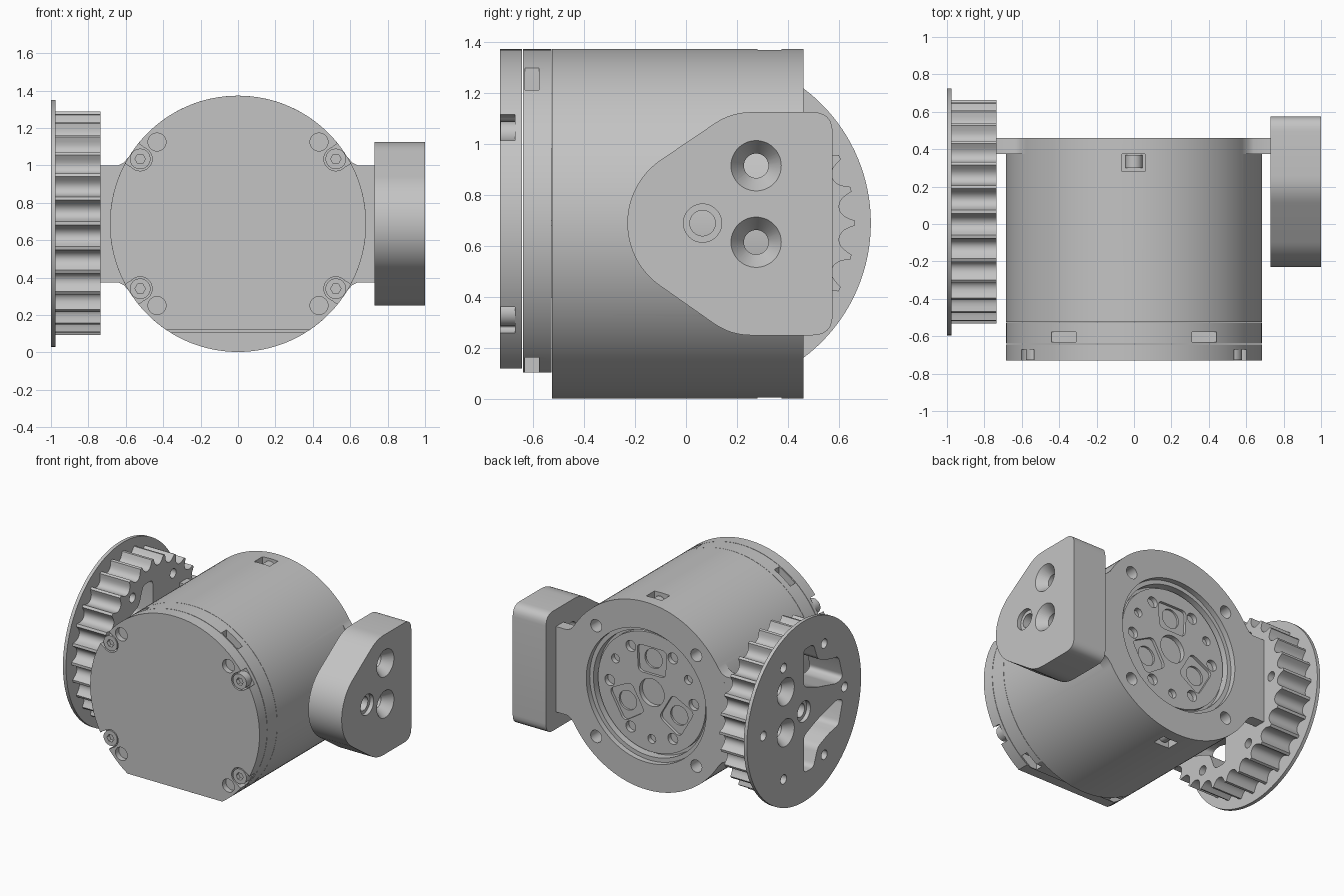
import bpy
import bmesh
from math import sin, cos, pi, asin, sqrt, radians
from mathutils import Vector

old = bpy.data.objects.get("Cube")
if old:
    bpy.data.objects.remove(old)

grey = bpy.data.materials.new("plain_grey")
grey.use_nodes = True
grey.diffuse_color = (0.55, 0.55, 0.55, 1)
grey.node_tree.nodes["Principled BSDF"].inputs["Base Color"].default_value = grey.diffuse_color
parts = []

CZ = 0.6875           # height of the motor axis
R = 0.685             # motor radius
PY, PZ = 0.065, 0.69  # pulley and bracket axis


# ---- helpers ----
def circle(c, r, n=48):
    return [(c[0] + r * cos(2 * pi * i / n), c[1] + r * sin(2 * pi * i / n)) for i in range(n)]


def rect(x0, x1, z0, z1):
    return [(x0, z0), (x1, z0), (x1, z1), (x0, z1)]


def rounded(pts, cut_len, steps=6):
    """Round every corner of a polygon, cutting back cut_len along its sides."""
    out = []
    for i, p in enumerate(pts):
        p, a, b = Vector(p), Vector(pts[i - 1]), Vector(pts[(i + 1) % len(pts)])
        s, e = p + (a - p).normalized() * cut_len, p + (b - p).normalized() * cut_len
        for k in range(steps + 1):
            t = k / steps
            out.append(tuple(s * (1 - t) ** 2 + p * 2 * t * (1 - t) + e * t * t))
    return out


def prism(name, pts, axis, lo, hi, end_pts=None):
    """Extrude an outline along x (outline in y, z) or y (outline in x, z)."""
    def place(p, h):
        return (h, p[0], p[1]) if axis == "x" else (p[0], h, p[1])
    bm = bmesh.new()
    a = [bm.verts.new(place(p, lo)) for p in pts]
    b = [bm.verts.new(place(p, hi)) for p in (end_pts or pts)]
    bm.faces.new(a)
    bm.faces.new(b)
    for i in range(len(a)):
        bm.faces.new((a[i - 1], a[i], b[i], b[i - 1]))
    bmesh.ops.recalc_face_normals(bm, faces=bm.faces)
    mesh = bpy.data.meshes.new(name)
    bm.to_mesh(mesh)
    bm.free()
    obj = bpy.data.objects.new(name, mesh)
    bpy.context.scene.collection.objects.link(obj)
    return obj


def part(*args):
    obj = prism(*args)
    obj.data.materials.append(grey)
    parts.append(obj)
    return obj


def cut(obj, *args, op="DIFFERENCE"):
    """Apply a boolean with a temporary prism."""
    tool = prism("cutter", *args)
    tool.data.materials.append(grey)
    tool.hide_render = True
    mod = obj.modifiers.new("cut", "BOOLEAN")
    mod.operation, mod.solver, mod.object = op, "EXACT", tool
    bpy.context.view_layer.update()
    mesh = bpy.data.meshes.new_from_object(obj.evaluated_get(bpy.context.evaluated_depsgraph_get()))
    obj.modifiers.clear()
    obj.data = mesh
    bpy.data.objects.remove(tool)


def flat_bottomed(flat):
    a = asin((CZ - flat) / R)
    return [(R * cos(t), CZ + R * sin(t)) for t in [-a + (pi + 2 * a) * i / 96 for i in range(97)]]


def countersink(obj, c, face, inward, back):
    """Through hole with a conical mouth in a face across x."""
    cut(obj, circle(c, 0.048), "x", min(face, back) - 0.1, max(face, back) + 0.1)
    cut(obj, circle(c, 0.106), "x", face - inward * 0.01, face + inward * 0.08, circle(c, 0.04))


def counterbore(obj, c, face, inward, back):
    cut(obj, circle(c, 0.05), "x", min(face, back) - 0.1, max(face, back) + 0.1)
    cut(obj, circle(c, 0.075), "x", face - inward * 0.05, face + inward * 0.03)


corners = [(sx, sz) for sx in (-1, 1) for sz in (-1, 1)]

# ---- motor housing with side arms at the back ----
housing = part("motor_housing", circle((0, CZ), R, 128), "y", -0.525, 0.46)
arm = [(0.3, 0.45), (0.52, 0.42), (0.56, 0.392), (0.585, 0.357), (0.61, 0.328), (0.64, 0.3125), (0.735, 0.3125)]
for s in (-1, 1):
    outline = [(s * x, CZ + z) for x, z in arm] + [(s * x, CZ - z) for x, z in reversed(arm)]
    cut(housing, outline, "y", 0.375, 0.4599, op="UNION")
cut(housing, circle((0, CZ), 0.485, 96), "y", 0.42, 0.5)
cut(housing, circle((0, CZ), 0.455, 96), "y", 0.36, 0.5)
for sx, sz in corners:
    cut(housing, circle((sx * 0.405, CZ + sz * 0.405), 0.045, 24), "y", 0.3, 0.5)
for s in (-1, 1):
    z = sorted((CZ + s * 0.62, CZ + s * 0.75))
    cut(housing, rect(-0.065, 0.06, *z), "y", 0.28, 0.375)
    part("window_screw", circle((0, CZ + s * 0.625), 0.045, 24), "y", 0.3, 0.37)

# ---- rotor face with bolt holes and three pockets ----
rotor = part("rotor_face", circle((0, CZ), 0.435, 96), "y", 0.3, 0.395)
cut(rotor, circle((0, CZ), 0.1), "y", 0.2, 0.5)


def polar(r, deg):
    return (r * cos(radians(deg)), CZ + r * sin(radians(deg)))


for k in range(12):
    deg = 30 * k
    if deg % 120 == 90:
        wedge = [polar(0.17, deg - 40), polar(0.35, deg - 20), polar(0.35, deg + 20), polar(0.17, deg + 40)]
        cut(rotor, rounded(wedge, 0.04), "y", 0.375, 0.5)
        cut(rotor, circle(polar(0.24, deg), 0.07), "y", 0.32, 0.5)
    else:
        cut(rotor, circle(polar(0.34, deg), 0.032 if deg % 120 == 30 else 0.04, 24), "y", 0.32, 0.5)

# ---- front ring and front cap ----
ring = part("front_ring", flat_bottomed(0.105), "y", -0.64, -0.527)
for sx, sz in corners:
    x = sorted((sx * 0.31, sx * 0.44))
    z = sorted((CZ + sz * 0.5, CZ + sz * 0.75))
    cut(ring, rect(*x, *z), "y", -0.632, -0.577)

cap = part("front_cap", flat_bottomed(0.12), "y", -0.73, -0.643)
for sx, sz in corners:
    c = (sx * 0.523, CZ + sz * 0.347)
    for k in (0, 0.03, 0.06):
        cut(cap, circle((c[0] + sx * k, c[1] + sz * k * 0.66), 0.064, 32), "y", -0.8, -0.67)
    cut(cap, circle((sx * 0.433, CZ + sz * 0.437), 0.048, 32), "y", -0.8, -0.69)
    screw = part("cap_screw", circle(c, 0.055, 32), "y", -0.728, -0.665)
    cut(screw, circle(c, 0.028, 6), "y", -0.8, -0.7)

# ---- side bracket ----
side = [(PY + 0.005 + 0.3 * cos(t), PZ + 0.3 * sin(t)) for t in [radians(123.5 + 113 * i / 32) for i in range(33)]]
lower = rounded([side[-1], (0.175, 0.25), (0.575, 0.25), (0.575, 0.7)], 0.08)[7:21]
upper = [(y, 2 * 0.6875 - z) for y, z in reversed(lower)]
bracket = part("side_bracket", side + lower + upper, "x", 0.73, 1.0)
for z in (0.915, 0.615):
    countersink(bracket, (0.275, z), 1.0, -1, 0.73)
counterbore(bracket, (PY, PZ), 1.0, -1, 0.73)

# ---- toothed pulley with rim flange ----
TEETH, STEPS = 28, 14
teeth = []
for i in range(TEETH * STEPS):
    d = abs((i % STEPS) / STEPS - 0.5) / 0.39
    r = 0.597 - 0.058 * sqrt(max(0, 1 - d * d))
    t = 2 * pi * i / (TEETH * STEPS)
    teeth.append((PY + r * cos(t), PZ + r * sin(t)))
pulley = part("toothed_pulley", teeth, "x", -0.985, -0.735)
cut(pulley, circle((PY, PZ), 0.66, 128), "x", -1.0, -0.975, op="UNION")
for k in range(6):
    t = k * pi / 3
    cut(pulley, circle((PY + 0.47 * cos(t), PZ + 0.47 * sin(t)), 0.034, 24), "x", -1.1, -0.6)
opening = [(0, 0.18), (0, 0.45), (-0.11, 0.45), (-0.16, 0.32), (-0.29, 0.27),
           (-0.4, 0.25), (-0.45, 0.08), (-0.38, 0.06), (-0.15, 0.12)]
for s in (-1, 1):
    cut(pulley, rounded([(PY + y, PZ + s * z) for y, z in opening], 0.032), "x", -1.1, -0.6)
for z in (0.915, 0.615):
    countersink(pulley, (0.275, z), -1.0, 1, -0.735)
counterbore(pulley, (PY, PZ), -1.0, 1, -0.735)

# ---- smooth shading with sharp edges ----
bpy.ops.object.select_all(action="DESELECT")
for obj in parts:
    obj.select_set(True)
bpy.context.view_layer.objects.active = housing
bpy.ops.object.shade_smooth_by_angle(angle=radians(32))
